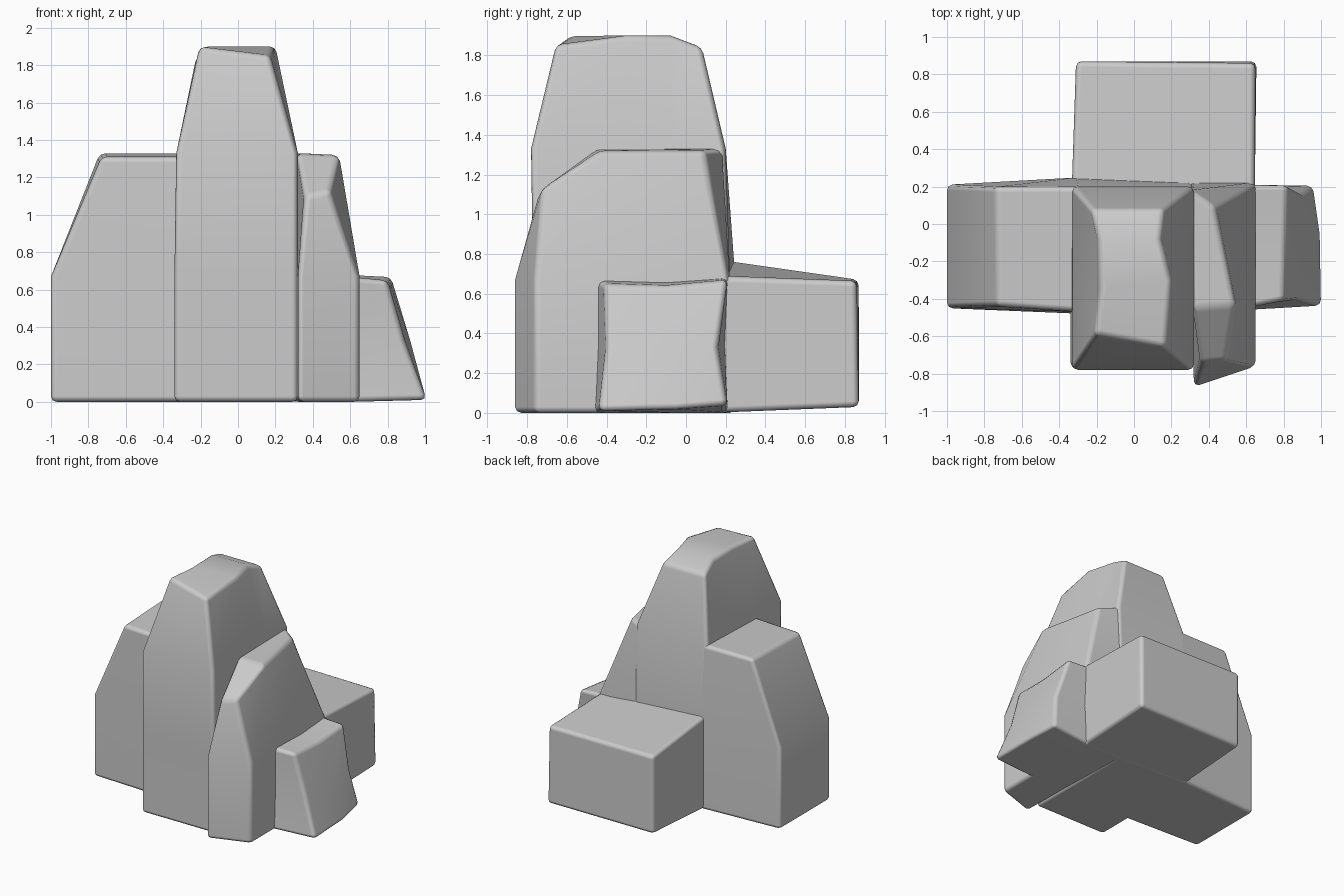
import bpy, bmesh

if "Cube" in bpy.data.objects:
    bpy.data.objects.remove(bpy.data.objects["Cube"])


def block(name, rings, bevel=0.03):
    """Loft a stone from stacked rings. Each ring runs front-to-back on the
    right side, then back-to-front on the left side."""
    bm = bmesh.new()
    loops = [[bm.verts.new(p) for p in ring] for ring in rings]
    n = len(loops[0])
    for a, b in zip(loops, loops[1:]):
        for i in range(n):
            j = (i + 1) % n
            bm.faces.new((a[i], a[j], b[j], b[i]))
    for loop in (loops[0], loops[-1]):
        for i in range(n // 2 - 1):
            bm.faces.new((loop[i], loop[i + 1], loop[n - 2 - i], loop[n - 1 - i]))
    bmesh.ops.recalc_face_normals(bm, faces=bm.faces)
    for f in bm.faces:
        f.smooth = True
    me = bpy.data.meshes.new(name)
    bm.to_mesh(me)
    bm.free()
    ob = bpy.data.objects.new(name, me)
    bpy.context.collection.objects.link(ob)
    # softly worn edges
    mod = ob.modifiers.new("worn_edges", "BEVEL")
    mod.width = bevel
    mod.segments = 2
    mod.limit_method = "ANGLE"
    mod.angle_limit = 0.52
    mod.harden_normals = True
    return ob


def level(z, outline):
    return [(x, y, z) for x, y in outline]


# Tall central peak
base = [(.32, -.77), (.32, -.3), (.32, -.08), (.32, .22),
        (-.34, .25), (-.34, -.08), (-.34, -.3), (-.34, -.77)]
neck = [(.32, -.78), (.32, -.3), (.32, -.08), (.32, .2),
        (-.33, .2), (-.33, -.08), (-.33, -.3), (-.33, -.78)]
block("central_peak", [
    level(0, base), level(.67, base), level(1.33, neck),
    [(.17, -.66, 1.85), (.2, -.3, 1.9), (.14, -.08, 1.9), (.16, .08, 1.84),
     (-.23, .08, 1.84), (-.19, -.08, 1.9), (-.18, -.35, 1.9), (-.21, -.59, 1.9)]])

# Left shoulder column, leaning inward above its middle
left = [(-.28, -.48), (-.28, .25), (-1, .21), (-1, -.45)]
block("left_column", [
    level(0, left), level(.67, left),
    [(-.28, -.47, 1.31), (-.28, .2, 1.33), (-.74, .2, 1.33), (-.73, -.44, 1.31)]])

# Right column with a stepped, sloping roof
right = [(.65, -.76), (.65, -.43), (.65, .22), (.29, .22), (.315, -.45), (.32, -.87)]
block("right_column", [
    level(0, right), level(.67, right),
    [(.49, -.73, 1.13), (.54, -.43, 1.32), (.43, .09, 1.32),
     (.29, .2, 1.33), (.315, -.45, 1.33), (.36, -.74, 1.1)]])

# Low right foot, flaring out to the ground
block("right_foot", [
    [(1.01, -.44, .01), (1, -.05, .02), (.96, .21, .04),
     (.6, .21, 0), (.6, -.05, 0), (.6, -.46, 0)],
    [(.89, -.4, .33), (.92, -.1, .33), (.91, .16, .33),
     (.6, .2, .33), (.6, -.1, .33), (.6, -.45, .33)],
    [(.8, -.41, .65), (.81, -.1, .64), (.82, .21, .67),
     (.6, .21, .68), (.6, -.1, .66), (.6, -.45, .67)]])

# Low block at the back with a gently falling top
block("back_block", [
    [(.645, .12, 0), (.655, .87, .03), (-.31, .87, .03), (-.335, .12, 0)],
    [(.645, .12, .69), (.65, .86, .665), (-.31, .87, .67), (-.335, .12, .78)]])
